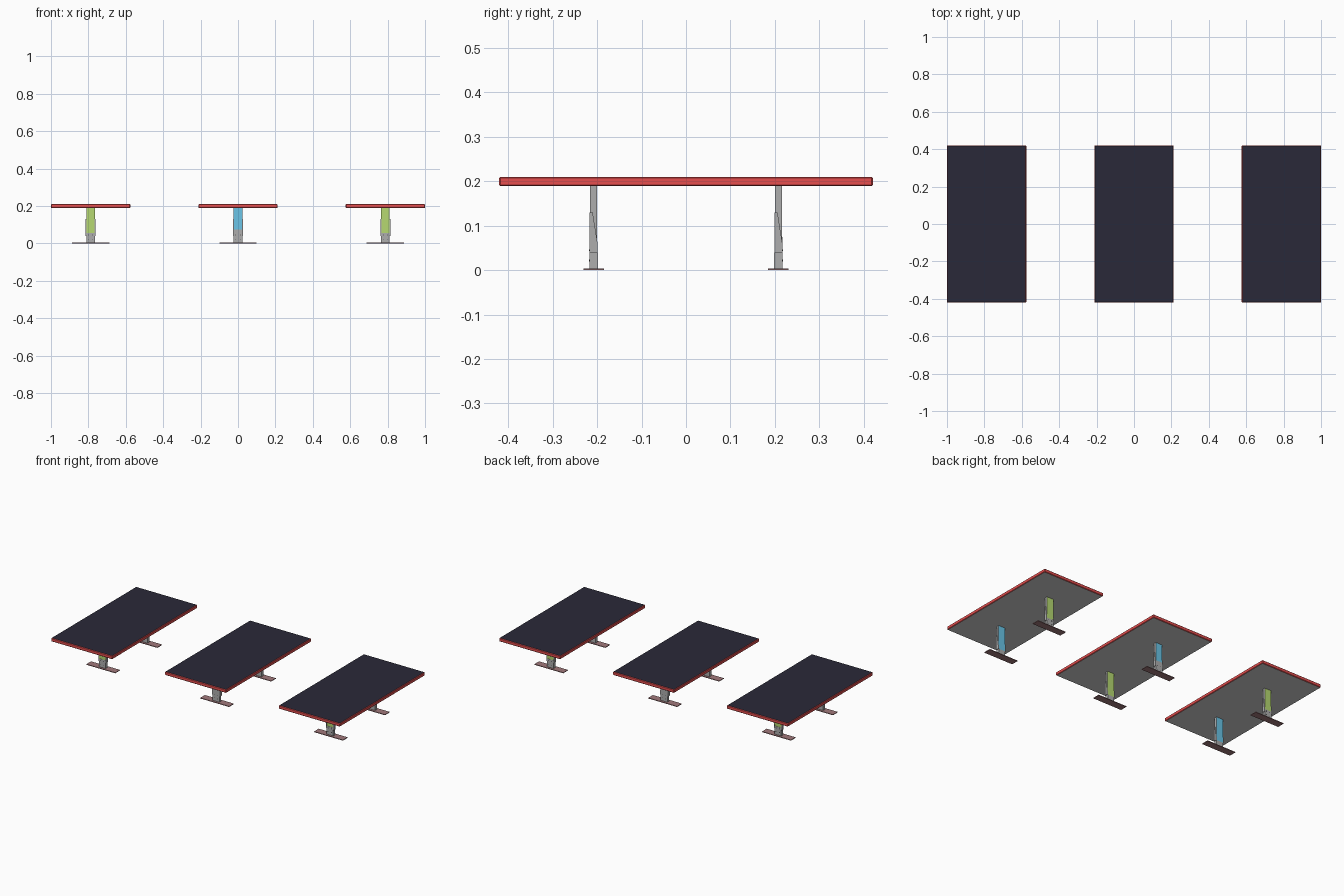
import bpy, bmesh
from mathutils import Vector

cube = bpy.data.objects.get("Cube")
if cube:
    bpy.data.objects.remove(cube, do_unlink=True)


def material(name, srgb):
    col = tuple((c / 255) ** 2.2 for c in srgb) + (1.0,)
    m = bpy.data.materials.new(name)
    m.use_nodes = True
    m.diffuse_color = col
    m.node_tree.nodes["Principled BSDF"].inputs["Base Color"].default_value = col
    return m


NAVY = material("dark navy", (46, 45, 59))
RED = material("red", (236, 82, 82))
PALE = material("pale grey", (206, 206, 206))
GREY = material("grey", (172, 172, 172))
GREEN = material("green", (180, 215, 112))
BLUE = material("blue", (106, 196, 230))
BROWN = material("dusty brown", (160, 120, 122))
DARK = material("dark grey", (45, 45, 45))


def finish(name, bm, mats):
    bmesh.ops.recalc_face_normals(bm, faces=bm.faces)
    mesh = bpy.data.meshes.new(name)
    bm.to_mesh(mesh)
    bm.free()
    for m in mats:
        mesh.materials.append(m)
    obj = bpy.data.objects.new(name, mesh)
    bpy.context.collection.objects.link(obj)
    return obj


def box(name, low, high, mats, bevel=0, rule=None):
    low, high = Vector(low), Vector(high)
    bm = bmesh.new()
    bmesh.ops.create_cube(bm, size=1)
    for v in bm.verts:
        v.co = (low + high) / 2 + v.co * (high - low)
    if bevel:
        bmesh.ops.bevel(bm, geom=bm.edges[:], offset=bevel, segments=1, affect="EDGES")
    bm.normal_update()
    if rule:
        for f in bm.faces:
            f.material_index = rule(f.normal)
    return finish(name, bm, mats)


def cheek(name, x0, x1, y, outline):
    # side plate of the bracket, extruded across x
    bm = bmesh.new()
    f = bm.faces.new([bm.verts.new((x0, y + a, b)) for a, b in outline])
    ext = bmesh.ops.extrude_face_region(bm, geom=[f])["geom"]
    moved = [g for g in ext if isinstance(g, bmesh.types.BMVert)]
    bmesh.ops.translate(bm, vec=(x1 - x0, 0, 0), verts=moved)
    return finish(name, bm, [GREY])


def top_rule(n):
    return 0 if n.z > 0.9 else 2 if n.z < -0.9 else 1


def leg_rule(n):
    # two-colour post: front face, back face, grey sides
    return 1 if n.y < -0.9 else 2 if n.y > 0.9 else 0


CHEEK = [(-0.009, 0.04), (-0.009, 0.13), (-0.002, 0.13), (0.009, 0.06), (0.009, 0.04)]

for label, x, outer, inner, plate_top in (("right", -0.788, GREEN, BLUE, 0.055),
                                          ("middle", 0, BLUE, GREEN, 0.075),
                                          ("left", 0.788, GREEN, BLUE, 0.055)):
    # table top with bevelled red rim
    box(label + "_table_top", (x - 0.212, -0.421, 0.189), (x + 0.212, 0.421, 0.21),
        [NAVY, RED, PALE], 0.003, top_rule)
    for end, side in (("front", -1), ("back", 1)):
        y = side * 0.208
        name = f"{label}_{end}_"
        faces = (outer, inner) if side < 0 else (inner, outer)
        # post and foot
        box(name + "leg", (x - 0.023, y - 0.008, 0.003), (x + 0.023, y + 0.008, 0.191),
            [GREY, *faces], 0, leg_rule)
        box(name + "foot", (x - 0.1, y - 0.023, 0), (x + 0.1, y + 0.023, 0.004), [BROWN])
        # bracket plates on the outer and inner faces
        for part, d, height in (("outer", side, plate_top), ("inner", -side, 0.04)):
            ys = sorted((y + d * 0.007, y + d * 0.0095))
            box(f"{name}{part}_plate", (x - 0.023, ys[0], 0.003),
                (x + 0.023, ys[1], height), [GREY])
        for s in (-1, 1):
            cheek(f"{name}bracket_side_{s}", x + s * 0.022, x + s * 0.027, y, CHEEK)
            # bolts on the outer plate
            bolt_x = x + s * 0.012
            ys = sorted((y + side * 0.009, y + side * 0.0102))
            for z in (0.022, 0.045):
                box(name + "bolt", (bolt_x - 0.002, ys[0], z - 0.002),
                    (bolt_x + 0.002, ys[1], z + 0.002), [DARK])
